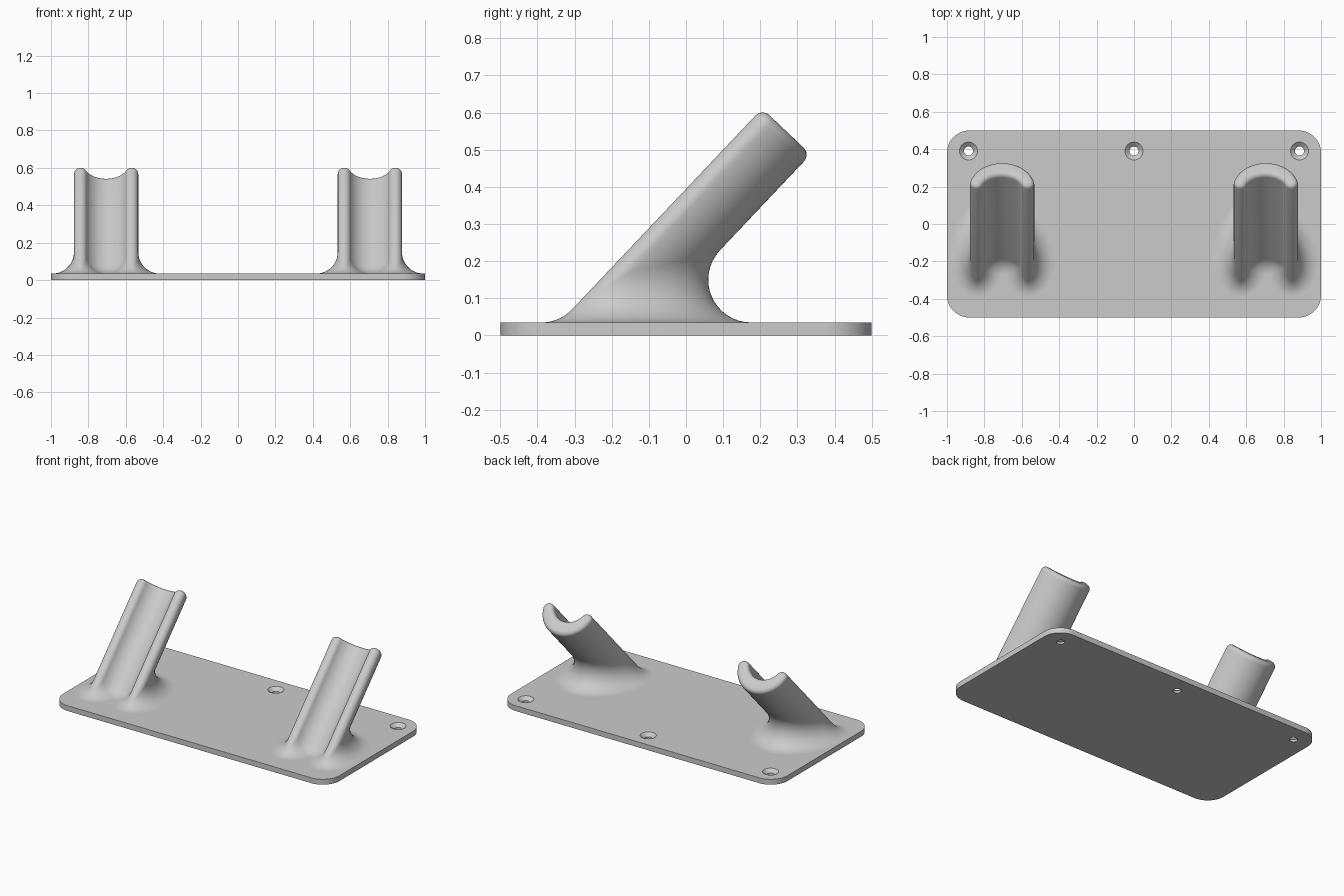
import bpy, bmesh
from math import sin, cos, pi, radians, atan2, hypot
from mathutils import Vector

if "Cube" in bpy.data.objects:
    bpy.data.objects.remove(bpy.data.objects["Cube"])

grey = bpy.data.materials.new("plain grey")
grey.use_nodes = True
grey.diffuse_color = (0.6, 0.6, 0.6, 1)
grey.node_tree.nodes["Principled BSDF"].inputs["Base Color"].default_value = (0.6, 0.6, 0.6, 1)

THICK = 0.035            # base plate thickness


def loft(name, stacks):
    """Closed skins over stacks of rings, all in one object."""
    bm = bmesh.new()
    for rings in stacks:
        rows = [[bm.verts.new(p) for p in ring] for ring in rings]
        n = len(rows[0])
        for a, b in zip(rows, rows[1:]):
            for i in range(n):
                j = (i + 1) % n
                bm.faces.new((a[i], a[j], b[j], b[i]))
        bm.faces.new(rows[0][::-1])
        bm.faces.new(rows[-1])
    bmesh.ops.recalc_face_normals(bm, faces=bm.faces)
    mesh = bpy.data.meshes.new(name)
    bm.to_mesh(mesh)
    bm.free()
    obj = bpy.data.objects.new(name, mesh)
    bpy.context.collection.objects.link(obj)
    mesh.materials.append(grey)
    return obj


def smooth(obj):
    bpy.ops.object.select_all(action="DESELECT")
    obj.select_set(True)
    bpy.context.view_layer.objects.active = obj
    bpy.ops.object.shade_smooth_by_angle(angle=radians(30))


def arc(cx, cy, r, start, end, steps, side=1):
    """Points on an arc, each with its outward normal."""
    out = []
    for i in range(steps):
        t = start + (end - start) * i / steps
        out.append((Vector((cx + r * cos(t), cy + r * sin(t))),
                    Vector((cos(t), sin(t))) * side))
    return out


# Base plate with rounded corners
def plate_outline(z, r=0.12):
    ring = []
    for k, (sx, sy) in enumerate([(1, 1), (-1, 1), (-1, -1), (1, -1)]):
        for i in range(13):
            t = (k + i / 12) * pi / 2
            ring.append((sx * (1 - r) + r * cos(t), sy * (0.5 - r) + r * sin(t), z))
    return ring


plate = loft("base_plate", [[plate_outline(0), plate_outline(THICK)]])


# Countersunk screw holes along the back edge
def circle(x, y, z, r, n=40):
    return [(x + r * cos(2 * pi * i / n), y + r * sin(2 * pi * i / n), z) for i in range(n)]


hole = [(-0.02, 0.024), (0.014, 0.024), (THICK, 0.048), (0.06, 0.078)]
cutter = loft("hole_cutter", [[circle(x, 0.39, z, r) for z, r in hole]
                              for x in (-0.885, 0, 0.885)])
cutter.hide_render = True
cut = plate.modifiers.new("holes", "BOOLEAN")
cut.operation = "DIFFERENCE"
cut.solver = "EXACT"
cut.object = cutter
bpy.context.view_layer.objects.active = plate
bpy.ops.object.modifier_apply(modifier=cut.name)
bpy.data.objects.remove(cutter)
smooth(plate)

# Cradle cross-section: outer arc, two rounded lips and a round groove
OUTER, LIP, LIP_Y, FLOOR = 0.175, 0.035, -0.03, -0.08
lip_x = ((OUTER - LIP) ** 2 - LIP_Y ** 2) ** 0.5
k = LIP_Y - FLOOR
groove = (lip_x ** 2 + k ** 2 - LIP ** 2) / (2 * (k + LIP))
groove_y = groove + FLOOR
low = atan2(LIP_Y, lip_x)
inner = atan2(LIP_Y - groove_y, lip_x)
section = (arc(0, 0, OUTER, -pi - low, low, 48)
           + arc(lip_x, LIP_Y, LIP, low, pi + inner, 18)
           + arc(0, groove_y, groove, inner, -pi - inner, 32, -1)
           + arc(-lip_x, LIP_Y, LIP, -inner, pi - low, 18))

# Tilted frame of the cradle, its end and its blends
TILT = radians(46.6)
AXIS = Vector((0, cos(TILT), sin(TILT)))
UP = Vector((0, -sin(TILT), cos(TILT)))
LIFT, END, EDGE, FILLET = 0.266, 0.585, 0.027, 0.115
DOWN = Vector((0, 0, -1))


def place(p, u):
    return Vector((p.x, 0, 0)) + UP * (p.y + LIFT) + AXIS * u


def base_point(p, n, t):
    """Point on the fillet between the plate (t = 0) and the wall (t = 1)."""
    q = p + n * FILLET
    u = (THICK + FILLET - (q.y + LIFT) * cos(TILT)) / sin(TILT)
    wall = -(Vector((n.x, 0, 0)) + UP * n.y)
    angle = DOWN.angle(wall)
    d = (DOWN * sin((1 - t) * angle) + wall * sin(t * angle)) / sin(angle)
    return place(q, u) + d * FILLET


def cradle(name, x):
    rings = [[base_point(p, n, i / 16) for p, n in section] for i in range(17)]
    rings.insert(0, [p + DOWN * 0.015 for p in rings[0]])
    for i in range(9):
        t = i / 8 * pi / 2
        rings.append([place(p - n * EDGE * (1 - cos(t)), END - EDGE + EDGE * sin(t))
                      for p, n in section])
    obj = loft(name, [rings])
    obj.location.x = x
    smooth(obj)


for side, x in (("left", 0.705), ("right", -0.705)):
    cradle(side + "_cradle", x)
